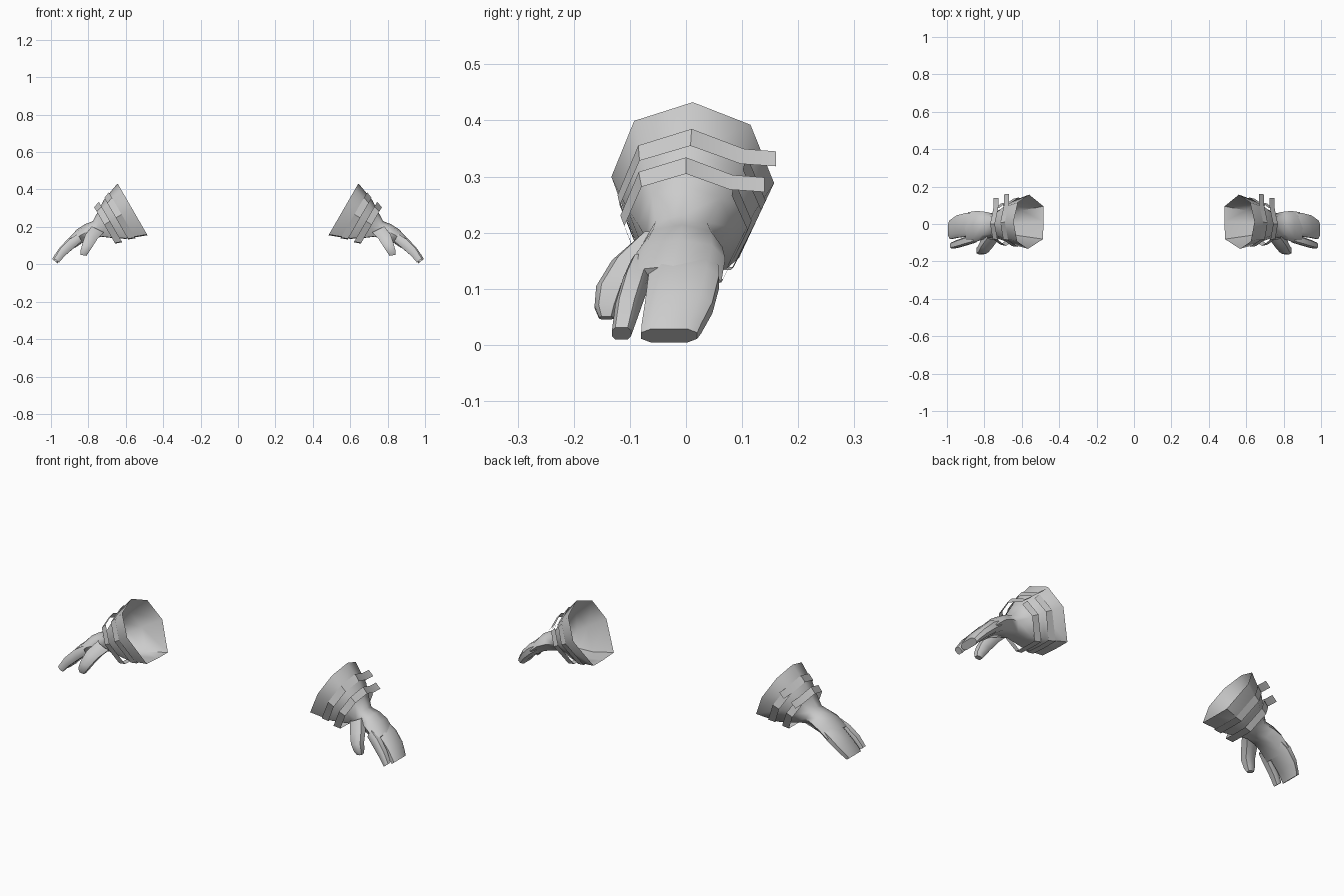
import bpy, bmesh
from mathutils import Vector
from math import radians

if "Cube" in bpy.data.objects:
    bpy.data.objects.remove(bpy.data.objects["Cube"])

# Local glove frame: s runs along the arm (30 degrees down), u is dorsal, y is depth
ORIGIN = Vector((0.564, 0, 0.294))
AXIS = Vector((0.866, 0, -0.5))
UP = Vector((0.5, 0, 0.866))
DEPTH = Vector((0, 1, 0))

# Unit cross-sections (y, u)
CUFF = [(0, 1), (-.72, .76), (-1, .04), (-.64, -.97), (0, -1), (.57, -1), (1, -.04), (.71, .71)]
BOX = [(.65, 1), (-.65, 1), (-1, .45), (-1, -.45), (-.65, -1), (.65, -1), (1, -.45), (1, .45)]


def place(s, y, u):
    return ORIGIN + AXIS * s + DEPTH * y + UP * u


def section(shape, s, cy, cu, hy, hu, tilt=0):
    return [place(s + tilt * b, cy + a * hy, cu + b * hu) for a, b in shape]


def loft(name, rings, closed=True, cap_end=True, angle=40):
    bm = bmesh.new()
    rows = [[bm.verts.new(p) for p in ring] for ring in rings]
    n = len(rows[0])
    for r0, r1 in zip(rows, rows[1:]):
        for i in range(n if closed else n - 1):
            j = (i + 1) % n
            bm.faces.new((r0[i], r0[j], r1[j], r1[i]))
    if cap_end:
        bm.faces.new(rows[-1])
    bmesh.ops.recalc_face_normals(bm, faces=bm.faces)
    mesh = bpy.data.meshes.new(name)
    bm.to_mesh(mesh)
    bm.free()
    ob = bpy.data.objects.new(name, mesh)
    bpy.context.collection.objects.link(ob)
    bpy.ops.object.select_all(action='DESELECT')
    ob.select_set(True)
    bpy.context.view_layer.objects.active = ob
    bpy.ops.object.shade_smooth_by_angle(angle=radians(angle))
    # second glove
    mirror = ob.modifiers.new("mirror", 'MIRROR')
    mirror.use_axis = (True, False, False)
    mirror.use_mirror_merge = False
    return ob


# Open flared cuff, wrist and palm in one skin
loft("cuff_and_palm", [section(CUFF, *r) for r in [
    (0, .012, 0, .145, .16),
    (.11, .008, 0, .113, .119),
    (.165, 0, 0, .085, .083),
    (.215, -.008, .003, .064, .048),
    (.26, -.007, .014, .072, .044),
    (.31, -.012, .018, .082, .038),
    (.37, -.023, .006, .086, .031)]], angle=60)

# Joined outer fingers as a mitten block
loft("outer_fingers", [section(BOX, *r) for r in [
    (.33, -.003, .010, .060, .026),
    (.375, -.004, .007, .063, .030),
    (.44, -.013, -.009, .060, .026),
    (.485, -.026, -.026, .053, .022),
    (.498, -.030, -.033, .050, .018, .007)]])

# Separate first finger
loft("first_finger", [section(BOX, *r) for r in [
    (.32, -.078, .010, .020, .022),
    (.375, -.090, .004, .022, .026),
    (.44, -.105, -.012, .021, .023),
    (.488, -.115, -.034, .017, .016, .006)]])

# Thumb, curling down and forward
loft("thumb", [section(BOX, *r) for r in [
    (.215, -.055, .000, .028, .030, .020),
    (.265, -.100, -.018, .032, .026, .022),
    (.305, -.133, -.046, .027, .020, .020),
    (.335, -.142, -.068, .021, .015, .017),
    (.350, -.142, -.082, .013, .010, .012)]])


# Two open straps around the cuff, each with a loose tail at the back
def strap(name, edges, tail_y):
    rings = []
    for s, cy, hy, hu in edges:
        loop = section(CUFF, s, cy, 0, hy, hu)
        corner_u = .71 * hu
        tail = place(s, tail_y, corner_u - .005)
        end = place(s, cy + .74 * hy, corner_u - .012)
        rings.append([tail, loop[7]] + loop[:7] + [end])
    loft(name, rings, closed=False, cap_end=False, angle=30)


strap("upper_strap", [(.064, .010, .132, .142), (.100, .008, .126, .128)], .160)
strap("lower_strap", [(.136, .000, .117, .125), (.172, .000, .110, .112)], .140)
